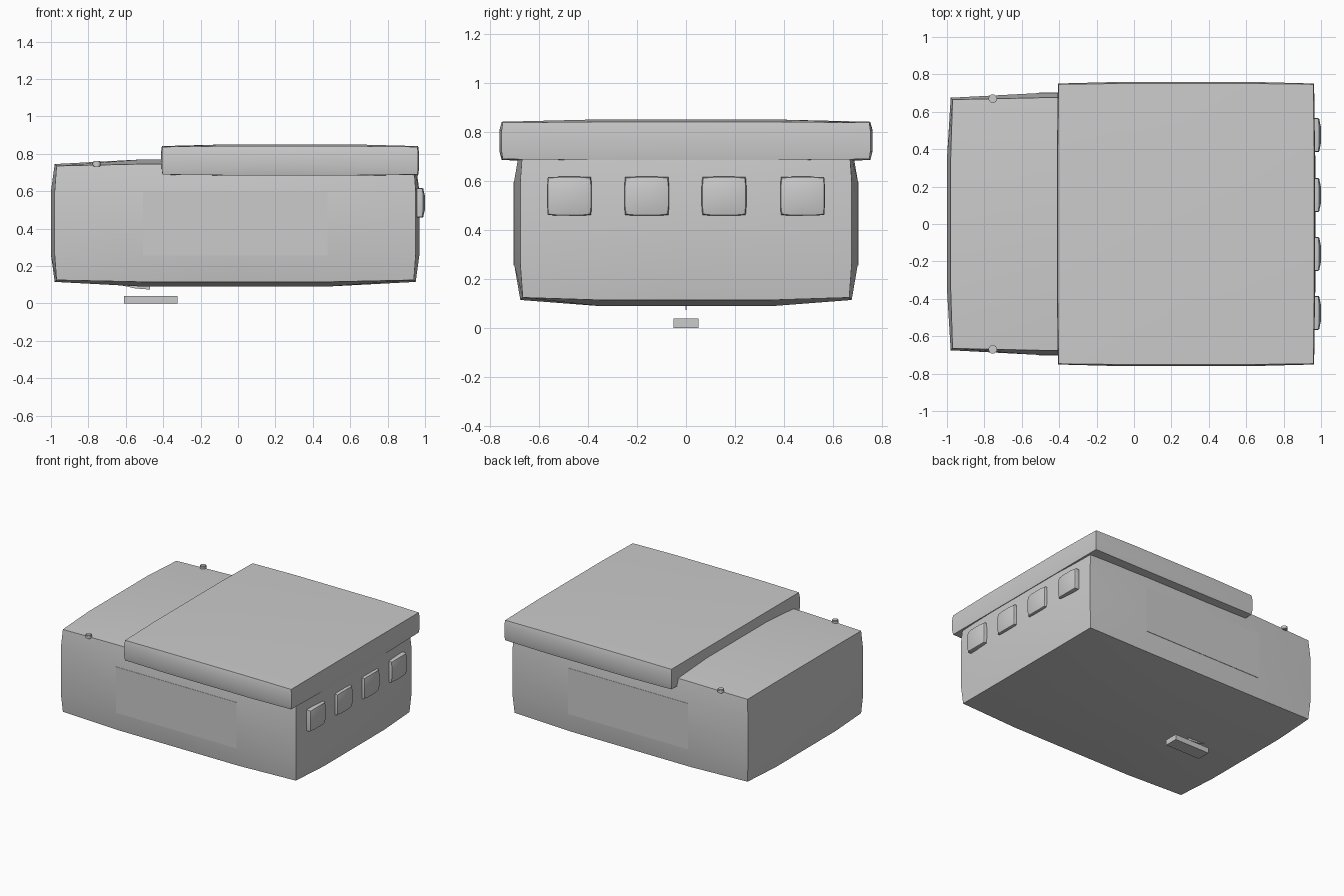
import bpy, bmesh
from mathutils import Vector

if "Cube" in bpy.data.objects:
    bpy.data.objects.remove(bpy.data.objects["Cube"])


def add_object(name, bm, angle=0.5):
    bmesh.ops.recalc_face_normals(bm, faces=bm.faces[:])
    mesh = bpy.data.meshes.new(name)
    bm.to_mesh(mesh)
    bm.free()
    ob = bpy.data.objects.new(name, mesh)
    bpy.context.collection.objects.link(ob)
    bpy.ops.object.select_all(action='DESELECT')
    ob.select_set(True)
    bpy.context.view_layer.objects.active = ob
    bpy.ops.object.shade_smooth_by_angle(angle=angle)
    return ob


def pillow_box(name, center, half, face_bulge=(0, 0, 0), edge_bulge=0.0):
    """Box whose faces swell outward; 'half' is the half size at the corners."""
    bm = bmesh.new()
    bmesh.ops.create_cube(bm, size=2)
    if any(face_bulge):
        bmesh.ops.subdivide_edges(bm, edges=bm.edges[:], cuts=3, use_grid_fill=True)
    for v in bm.verts:
        c = v.co.copy()
        p = Vector(center)
        for i in range(3):
            inner = sum(abs(c[j]) < 0.99 for j in range(3) if j != i)
            if abs(c[i]) < 0.99:
                size = half[i] + face_bulge[i]
            else:
                size = half[i] + (0, edge_bulge, face_bulge[i])[inner]
            p[i] += c[i] * size
        v.co = p
    return add_object(name, bm)


# Main swollen body and overhanging lid
pillow_box("body", (-0.015, 0, 0.43), (0.955, 0.665, 0.305), (0.03, 0.035, 0.035), 0.01)
pillow_box("lid", (0.278, 0, 0.763), (0.681, 0.747, 0.074), (0.009, 0.013, 0.013), 0.004)

# Row of cushioned buttons on the right end
for i, y in enumerate((-0.475, -0.16, 0.155, 0.475)):
    pillow_box(f"button_{i + 1}", (0.965, y, 0.538), (0.021, 0.084, 0.073),
               (0.013, 0.007, 0.006), 0.004)

# Side panels, lying on the flat middle of the front and back faces
for side, name in ((-1, "front_panel"), (1, "back_panel")):
    pillow_box(name, (-0.015, side * 0.699, 0.425), (0.493, 0.003, 0.17))

# Small pins on the top side edges
for side, name in ((-1, "front_pin"), (1, "back_pin")):
    bm = bmesh.new()
    bmesh.ops.create_cone(bm, cap_ends=True, segments=16, radius1=0.023,
                          radius2=0.023, depth=0.028)
    bmesh.ops.bevel(bm, geom=[e for e in bm.edges if abs(e.verts[0].co.z - e.verts[1].co.z) < 1e-4],
                    offset=0.005, segments=2, affect='EDGES')
    bmesh.ops.translate(bm, verts=bm.verts[:], vec=(-0.755, side * 0.67, 0.746))
    add_object(name, bm)

# Small block underneath
pillow_box("lower_block", (-0.467, 0, 0.02), (0.143, 0.05, 0.02))

# Thin fin poking out of the underside
bm = bmesh.new()
face = bm.faces.new([bm.verts.new((x, -0.003, z)) for x, z in
                     ((-0.64, 0.1), (-0.55, 0.08), (-0.47, 0.074), (-0.47, 0.1))])
ext = bmesh.ops.extrude_face_region(bm, geom=[face])
bmesh.ops.translate(bm, vec=(0, 0.006, 0),
                    verts=[g for g in ext["geom"] if isinstance(g, bmesh.types.BMVert)])
add_object("lower_fin", bm)
